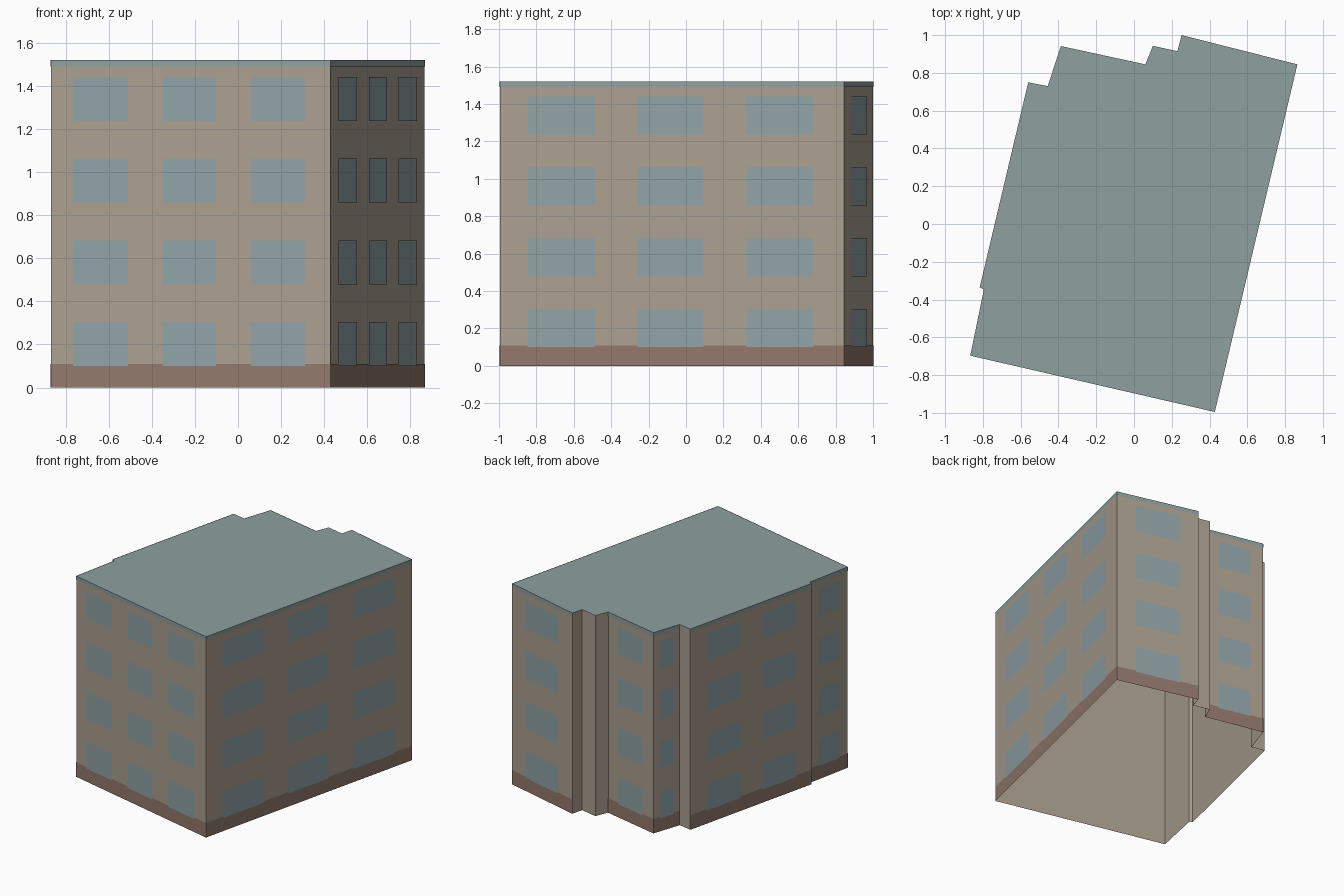
import bpy
import bmesh
from mathutils import Vector

cube = bpy.data.objects.get("Cube")
if cube:
    bpy.data.objects.remove(cube, do_unlink=True)

HEIGHT = 1.52
BASE_TOP = 0.11
BAND_BOTTOM = 1.49
SILLS = [0.10 + 0.379 * floor for floor in range(4)]
WINDOW_HEIGHT = 0.204


def material(name, r, g, b):
    m = bpy.data.materials.new(name)
    m.use_nodes = True
    m.diffuse_color = (r, g, b, 1)
    m.node_tree.nodes["Principled BSDF"].inputs["Base Color"].default_value = (r, g, b, 1)
    return m


plaster = material("tan plaster", 0.41, 0.35, 0.28)
brick = material("brown plinth", 0.29, 0.19, 0.15)
glass = material("blue grey glass", 0.28, 0.365, 0.385)
roofing = material("grey green roofing", 0.275, 0.352, 0.352)


def make_object(name, bm, mat):
    mesh = bpy.data.meshes.new(name)
    bm.to_mesh(mesh)
    bm.free()
    mesh.materials.append(mat)
    obj = bpy.data.objects.new(name, mesh)
    bpy.context.collection.objects.link(obj)


def panel(bm, a, b, start, end, z0, z1, offset):
    """Upright panel covering a fraction of the wall from a to b."""
    a, b = Vector(a), Vector(b)
    along = b - a
    out = Vector((along.y, -along.x)).normalized() * offset
    p, q = a + along * start + out, a + along * end + out
    corners = [(p, z0), (q, z0), (q, z1), (p, z1)]
    bm.faces.new([bm.verts.new((c.x, c.y, z)) for c, z in corners])


# Window spans as fractions of the wall, by number of windows per floor
ONE = [(0.23, 0.77)]
TWO = [(0.13, 0.41), (0.59, 0.87)]
THREE = [(0.08, 0.277), (0.4, 0.592), (0.716, 0.911)]

# Plan corners counterclockwise, each with the windows of the wall that follows
plan = [
    ((-0.867, -0.697), THREE),
    ((0.428, -0.995), THREE),
    ((0.865, 0.845), ONE),
    ((0.252, 1.0), []),
    ((0.23, 0.915), []),
    ((0.10, 0.943), []),
    ((0.06, 0.845), ONE),
    ((-0.387, 0.942), ONE),
    ((-0.457, 0.73), []),
    ((-0.56, 0.75), TWO),
    ((-0.817, -0.335), []),
    ((-0.795, -0.347), ONE),
]

walls, plinth, band, windows, roof = [bmesh.new() for _ in range(5)]

for i, (a, spans) in enumerate(plan):
    b = plan[(i + 1) % len(plan)][0]
    panel(walls, a, b, 0, 1, 0, HEIGHT, 0)
    if spans:
        panel(plinth, a, b, 0, 1, 0, BASE_TOP, 0.002)
        panel(band, a, b, 0, 1, BAND_BOTTOM, HEIGHT, 0.002)
    for start, end in spans:
        for sill in SILLS:
            panel(windows, a, b, start, end, sill, sill + WINDOW_HEIGHT, 0.004)

# Flat roof over the whole plan; the shell is open underneath
roof.faces.new([roof.verts.new((x, y, HEIGHT)) for (x, y), _ in plan])
bmesh.ops.remove_doubles(walls, verts=walls.verts, dist=0.0001)

make_object("outer_walls", walls, plaster)
make_object("plinth", plinth, brick)
make_object("roof_edge_band", band, roofing)
make_object("windows", windows, glass)
make_object("flat_roof", roof, roofing)
